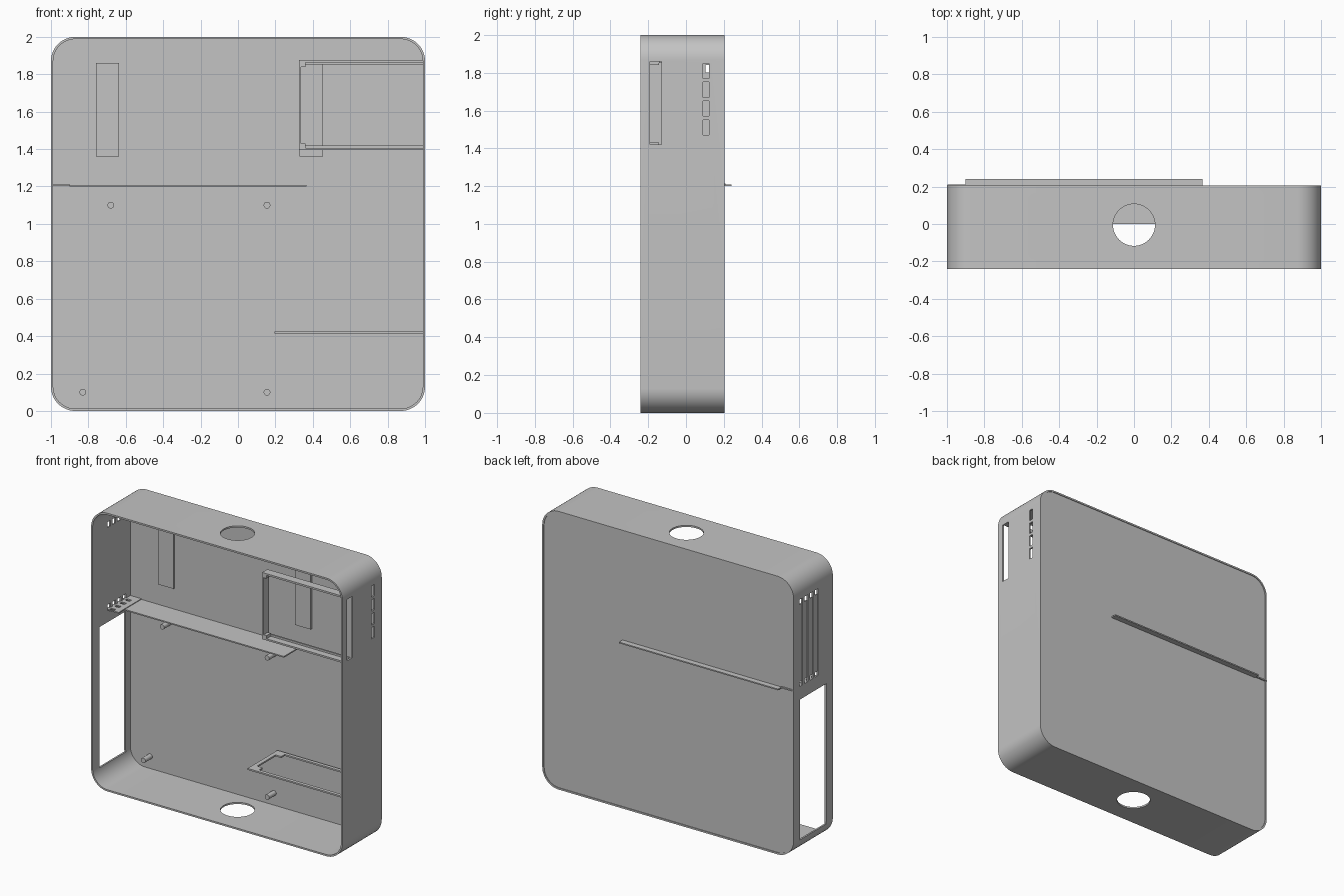
import bpy, bmesh, math
from mathutils import Matrix, Vector

old = bpy.data.objects.get("Cube")
if old:
    bpy.data.objects.remove(old, do_unlink=True)

grey = bpy.data.materials.new("grey_metal")
grey.use_nodes = True
grey.diffuse_color = (0.55, 0.55, 0.55, 1)
grey.node_tree.nodes["Principled BSDF"].inputs["Base Color"].default_value = (0.55, 0.55, 0.55, 1)

WALL = 0.012
FRONT, BACK = -0.24, 0.205


def add_box(bm, x0, x1, y0, y1, z0, z1):
    m = Matrix.Translation(((x0 + x1) / 2, (y0 + y1) / 2, (z0 + z1) / 2))
    m = m @ Matrix.Diagonal((x1 - x0, y1 - y0, z1 - z0, 1))
    bmesh.ops.create_cube(bm, size=1, matrix=m)


def add_rod(bm, centre, axis, radius, length, sides=24):
    rot = Vector((0, 0, 1)).rotation_difference(Vector(axis)).to_matrix().to_4x4()
    bmesh.ops.create_cone(bm, cap_ends=True, segments=sides, radius1=radius, radius2=radius,
                          depth=length, matrix=Matrix.Translation(centre) @ rot)


def finish(name, bm, smooth=False):
    bmesh.ops.recalc_face_normals(bm, faces=bm.faces)
    me = bpy.data.meshes.new(name)
    bm.to_mesh(me)
    bm.free()
    me.materials.append(grey)
    ob = bpy.data.objects.new(name, me)
    bpy.context.collection.objects.link(ob)
    if smooth:
        smooth_object(ob)
    return ob


def select_only(ob):
    bpy.ops.object.select_all(action="DESELECT")
    ob.select_set(True)
    bpy.context.view_layer.objects.active = ob


def smooth_object(ob):
    select_only(ob)
    bpy.ops.object.shade_smooth_by_angle(angle=math.radians(30))


def boxes(name, *specs):
    bm = bmesh.new()
    for s in specs:
        add_box(bm, *s)
    return finish(name, bm)


def outline(inset, radius=0.13, steps=12):
    """Rounded square in x and z, shrunk by inset."""
    pts = []
    c = 1 - radius
    for k, (sx, sz) in enumerate([(1, 1), (-1, 1), (-1, -1), (1, -1)]):
        for i in range(steps + 1):
            a = math.pi / 2 * (k + i / steps)
            pts.append((sx * c + (radius - inset) * math.cos(a),
                        1 + sz * c + (radius - inset) * math.sin(a)))
    return pts


def ring(bm, inset, y):
    return [bm.verts.new((x, y, z)) for x, z in outline(inset)]


# Outer shell: a rounded band open at the front
bm = bmesh.new()
loops = [ring(bm, 0, FRONT), ring(bm, 0, BACK), ring(bm, WALL, BACK), ring(bm, WALL, FRONT)]
n = len(loops[0])
for a, b in zip(loops, loops[1:] + loops[:1]):
    for i in range(n):
        j = (i + 1) % n
        bm.faces.new((a[i], a[j], b[j], b[i]))
shell = finish("case_shell", bm)

# Openings in the shell
SLOT_Y = [0.122, 0.063, 0.004, -0.055]
bm = bmesh.new()
add_rod(bm, (0, -0.005, 1), (0, 0, 1), 0.112, 2.4, 48)           # round vents, top and bottom
add_box(bm, -1.1, -0.9, -0.165, 0.135, 0.11, 1.12)               # rear connector window
for y in SLOT_Y:                                                 # expansion slots
    add_box(bm, -1.1, -0.9, y - 0.018, y + 0.018, 1.215, 1.84)
add_box(bm, 0.9, 1.1, -0.19, -0.13, 1.42, 1.86)                  # disc drive slot
for i in range(4):                                               # small port slots
    add_box(bm, 0.9, 1.1, 0.09, 0.122, 1.47 + 0.1 * i, 1.55 + 0.1 * i)
cutter = finish("opening_cutter", bm)
cutter.hide_render = True
mod = shell.modifiers.new("openings", "BOOLEAN")
mod.operation = "DIFFERENCE"
mod.solver = "EXACT"
mod.object = cutter
select_only(shell)
bpy.ops.object.modifier_apply(modifier="openings")
bpy.data.objects.remove(cutter, do_unlink=True)
smooth_object(shell)

# Back panel, slightly recessed in the band
bm = bmesh.new()
f, b = ring(bm, WALL, 0.188), ring(bm, WALL, 0.2)
bm.faces.new(f)
bm.faces.new(b)
for i in range(n):
    j = (i + 1) % n
    bm.faces.new((f[i], f[j], b[j], b[i]))
finish("back_panel", bm, smooth=True)

# Expansion slot covers, leaving gaps at both ends
boxes("slot_covers", *[(-0.995, -0.988, y - 0.018, y + 0.018, 1.245, 1.80) for y in SLOT_Y])

# Card shelf that passes through the back panel, with a notched flange
boxes("card_shelf", (-0.9, 0.365, 0.0, 0.24, 1.2, 1.209))
flange = [(-0.998, -0.975, -0.07, 0.21, 1.205, 1.214), (-0.94, -0.9, -0.07, 0.21, 1.205, 1.214)]
edges = [-0.07] + [v for y in reversed(SLOT_Y) for v in (y - 0.012, y + 0.012)] + [0.21]
for y0, y1 in zip(edges[::2], edges[1::2]):
    flange.append((-0.975, -0.94, y0, y1, 1.205, 1.214))
boxes("shelf_flange", *flange)

# Flat strips on the inside of the back panel
for name, x in (("right_strip", -0.76), ("left_strip", 0.33)):
    boxes(name, (x, x + 0.125, 0.175, 0.188, 1.36, 1.86))

# Disc drive cradle: two rails with lips, and an end bar
boxes("drive_cradle",
      (0.325, 0.99, -0.19, -0.13, 1.862, 1.875),
      (0.325, 0.99, -0.142, -0.13, 1.852, 1.862),
      (0.325, 0.99, -0.19, -0.13, 1.395, 1.407),
      (0.325, 0.99, -0.142, -0.13, 1.407, 1.42),
      (0.325, 0.337, -0.19, -0.13, 1.407, 1.862),
      (0.337, 0.36, -0.19, -0.142, 1.407, 1.43),
      (0.337, 0.36, -0.19, -0.142, 1.84, 1.862))

# Open power supply tray with corner tabs
tray = [(0.195, 0.225, -0.17, 0.17, 0.413, 0.424)]
for s in (-1, 1):
    y0, y1 = sorted((s * 0.17, s * 0.145))
    tray.append((0.225, 0.99, y0, y1, 0.413, 0.424))
    y0, y1 = sorted((s * 0.145, s * 0.105))
    tray.append((0.225, 0.27, y0, y1, 0.413, 0.424))
boxes("power_supply_tray", *tray)

# Board standoffs
for i, (x, z) in enumerate([(-0.68, 1.1), (0.155, 1.1), (-0.83, 0.1), (0.155, 0.1)]):
    bm = bmesh.new()
    add_rod(bm, (x, 0.148, z), (0, 1, 0), 0.018, 0.08)
    finish(f"standoff_{i + 1}", bm, smooth=True)
